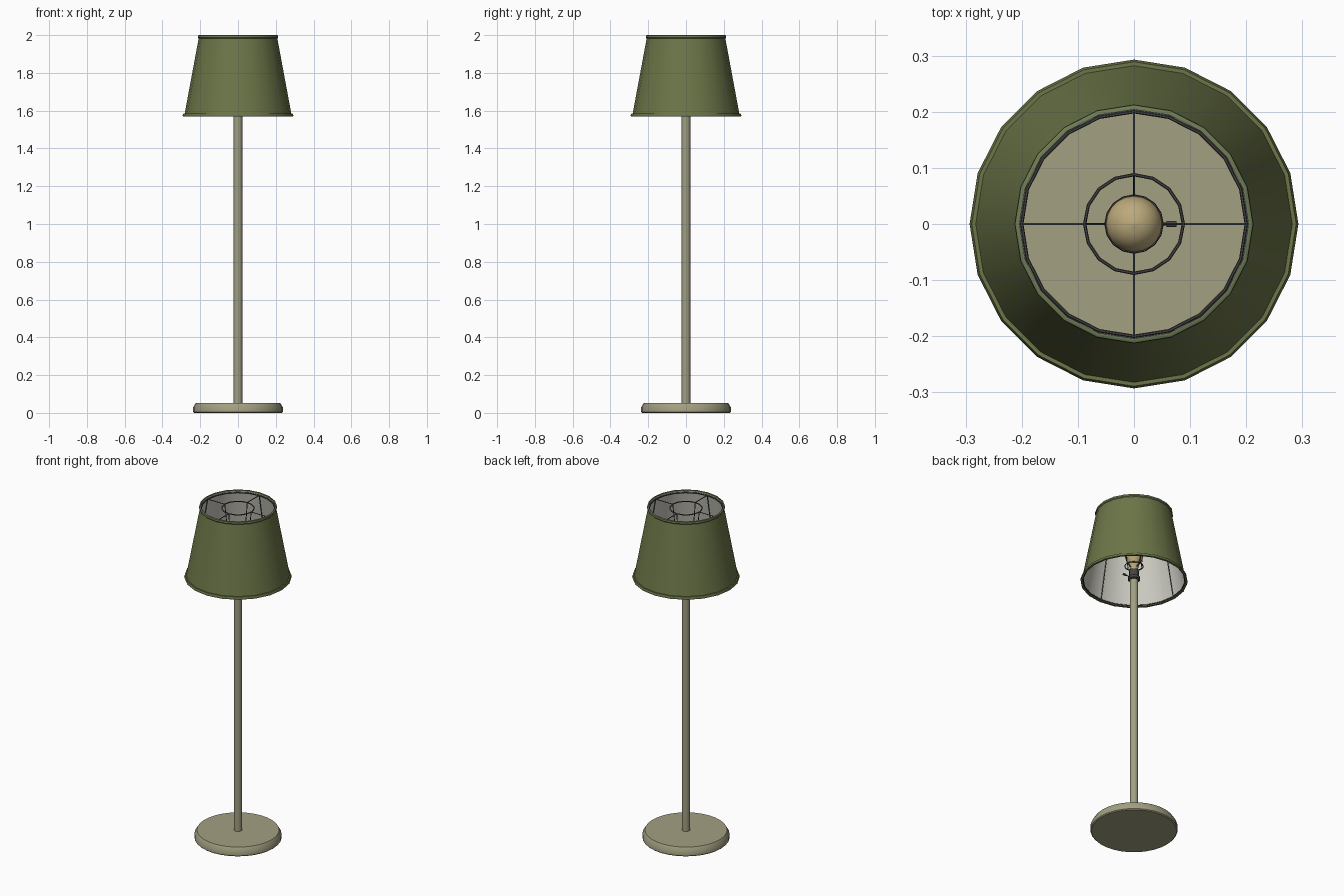
import bpy, bmesh, math
from mathutils import Vector

if "Cube" in bpy.data.objects:
    bpy.data.objects.remove(bpy.data.objects["Cube"])


def material(name, rgb):
    m = bpy.data.materials.new(name)
    m.diffuse_color = (*rgb, 1)
    m.use_nodes = True
    m.node_tree.nodes["Principled BSDF"].inputs["Base Color"].default_value = m.diffuse_color
    return m


GREEN = material("green_fabric", (0.15, 0.18, 0.065))
TRIM = material("green_trim", (0.16, 0.20, 0.09))
LINING = material("pale_lining", (0.60, 0.59, 0.53))
BEIGE = material("beige_paint", (0.36, 0.35, 0.22))
WIRE = material("dark_wire", (0.06, 0.06, 0.06))
GLASS = material("warm_glass", (0.50, 0.40, 0.20))


def finish(name, bm, mat, angle=40):
    bmesh.ops.recalc_face_normals(bm, faces=bm.faces[:])
    me = bpy.data.meshes.new(name)
    bm.to_mesh(me)
    bm.free()
    ob = bpy.data.objects.new(name, me)
    bpy.context.collection.objects.link(ob)
    me.materials.append(mat)
    bpy.ops.object.select_all(action='DESELECT')
    ob.select_set(True)
    bpy.context.view_layer.objects.active = ob
    bpy.ops.object.shade_smooth_by_angle(angle=math.radians(angle))
    return ob


def lathe(name, profile, mat, sides=20, loop=False):
    """Revolve (radius, z) points; loop=True closes the section, else ends are capped."""
    bm = bmesh.new()
    rings = [[bm.verts.new((r * math.cos(2 * math.pi * i / sides),
                            r * math.sin(2 * math.pi * i / sides), z))
              for i in range(sides)] for r, z in profile]
    pairs = list(zip(rings, rings[1:]))
    if loop:
        pairs.append((rings[-1], rings[0]))
    else:
        bm.faces.new(rings[0])
        bm.faces.new(rings[-1])
    for a, b in pairs:
        for i in range(sides):
            j = (i + 1) % sides
            bm.faces.new((a[i], a[j], b[j], b[i]))
    return finish(name, bm, mat)


def wire_ring(name, radius, z, t=0.003, sides=20):
    section = [(radius + t * math.cos(k * math.pi / 3), z + t * math.sin(k * math.pi / 3))
               for k in range(6)]
    return lathe(name, section, WIRE, sides, loop=True)


def rod(name, a, b, r, mat, sides=6):
    a, b = Vector(a), Vector(b)
    bm = bmesh.new()
    bmesh.ops.create_cone(bm, cap_ends=True, segments=sides, radius1=r, radius2=r,
                          depth=(b - a).length)
    bm.transform((b - a).to_track_quat('Z', 'Y').to_matrix().to_4x4())
    bmesh.ops.translate(bm, verts=bm.verts[:], vec=(a + b) / 2)
    return finish(name, bm, mat, 65)


# Base and pole
lathe("base", [(0.232, 0), (0.237, 0.005), (0.237, 0.03), (0.224, 0.052)], BEIGE, 32)
lathe("pole", [(0.023, 0.05), (0.023, 1.59)], BEIGE, 16)

# Shade: fabric, lining and rolled trims
lathe("shade_fabric", [(0.284, 1.575), (0.206, 1.995), (0.2045, 1.995), (0.2825, 1.575)],
      GREEN, loop=True)
lathe("shade_lining", [(0.2825, 1.575), (0.2045, 1.995), (0.203, 1.995), (0.281, 1.575)],
      LINING, loop=True)
lathe("shade_top_trim", [(0.209, 1.983), (0.213, 1.988), (0.212, 1.998), (0.209, 2.0),
                         (0.204, 2.0), (0.204, 1.985)], TRIM, loop=True)
lathe("shade_bottom_trim", [(0.280, 1.57), (0.292, 1.57), (0.293, 1.575), (0.289, 1.585),
                            (0.281, 1.585)], GREEN, loop=True)

# Wire frame carrying the shade
wire_ring("frame_top_ring", 0.200, 1.985)
wire_ring("frame_bottom_ring", 0.278, 1.577)
wire_ring("frame_hub_ring", 0.088, 1.985, sides=16)
wire_ring("frame_socket_ring", 0.050, 1.665, sides=16)
for i in range(4):
    c, s = round(math.cos(i * math.pi / 2)), round(math.sin(i * math.pi / 2))
    at = lambda r, z: (r * c, r * s, z)
    rod(f"frame_rib_{i}", at(0.201, 1.985), at(0.278, 1.577), 0.0025, WIRE)
    rod(f"frame_spoke_{i}", at(0.200, 1.985), at(0.088, 1.985), 0.0025, WIRE)
    rod(f"frame_leg_{i}", at(0.088, 1.985), at(0.050, 1.665), 0.0025, WIRE)
    rod(f"frame_arm_{i}", at(0.050, 1.665), at(0.022, 1.655), 0.0025, WIRE)

# Socket, switch and bulb
lathe("socket", [(0.023, 1.575), (0.034, 1.58), (0.034, 1.595), (0.026, 1.60),
                 (0.026, 1.635), (0.022, 1.64)], WIRE, 16)
rod("switch_stem", (0.02, 0, 1.588), (0.06, 0, 1.588), 0.003, WIRE)
rod("switch_knob", (0.058, 0, 1.588), (0.076, 0, 1.588), 0.006, WIRE, 10)
globe = [(0.05 * math.cos(math.radians(a)), 1.73 + 0.05 * math.sin(math.radians(a)))
         for a in range(-30, 90, 17)]
lathe("bulb", [(0.02, 1.635), (0.024, 1.66), (0.033, 1.685)] + globe + [(0.001, 1.78)], GLASS, 20)
